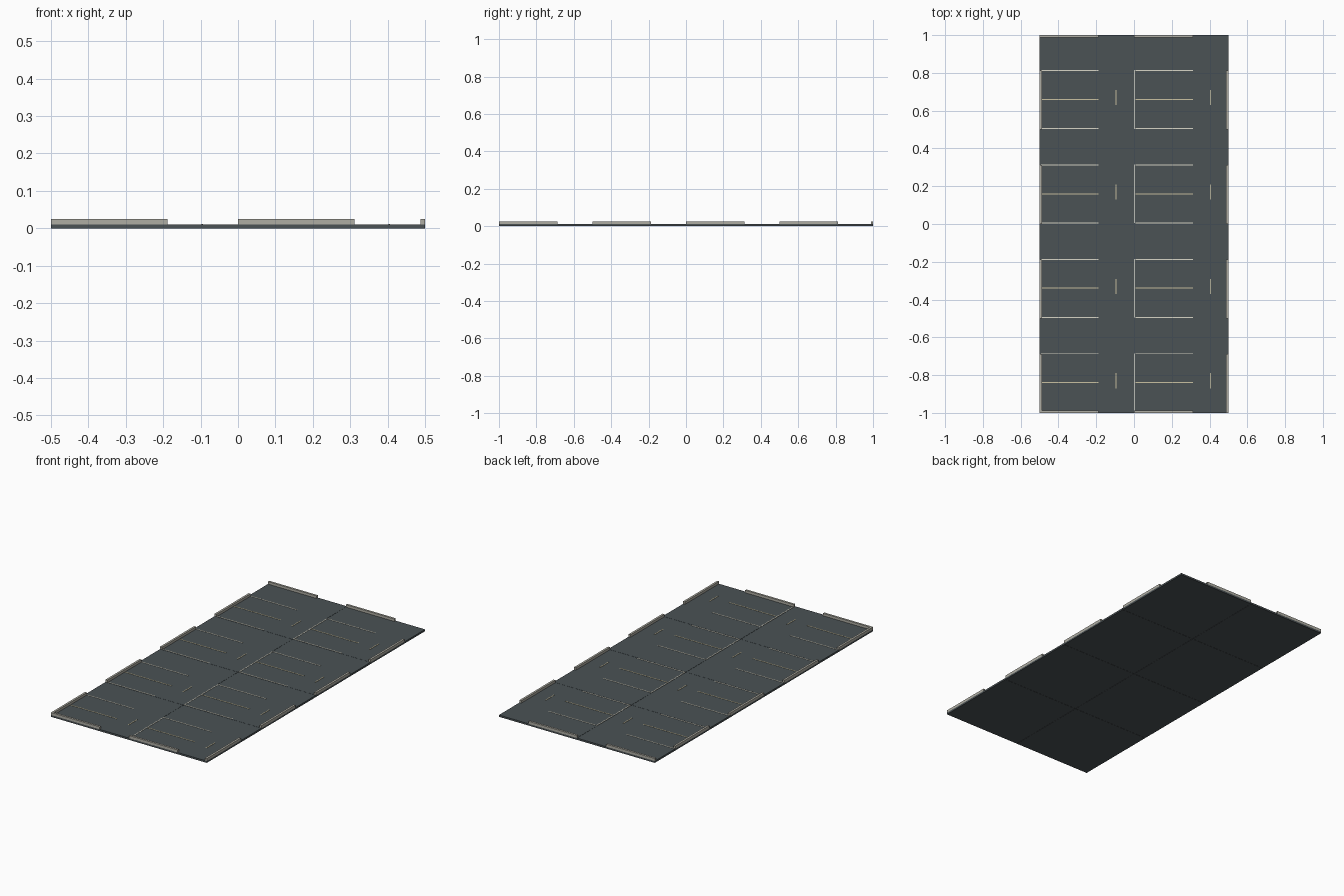
import bpy, bmesh

if "Cube" in bpy.data.objects:
    bpy.data.objects.remove(bpy.data.objects["Cube"])

SLAB, PAINT, KERB = 0.0105, 0.012, 0.025   # top heights
TILE, GAP, EDGE, LINE = 0.5, 0.0006, 0.012, 0.005
RUN = 0.312                                # length of kerbs and bay lines


def material(name, rgb):
    m = bpy.data.materials.new(name)
    m.diffuse_color = (*rgb, 1)
    m.use_nodes = True
    m.node_tree.nodes["Principled BSDF"].inputs["Base Color"].default_value = m.diffuse_color
    return m


asphalt = material("dark asphalt", (0.070, 0.085, 0.091))
concrete = material("concrete grey", (0.43, 0.42, 0.37))
cream = material("cream paint", (0.60, 0.54, 0.36))
white = material("white paint", (0.70, 0.68, 0.58))


def boxes(name, mat, items):
    """One object made of boxes given as x0, x1, y0, y1, z0, z1."""
    bm = bmesh.new()
    for x0, x1, y0, y1, z0, z1 in items:
        verts = bmesh.ops.create_cube(bm, size=1)["verts"]
        for v in verts:
            v.co.x = x1 if v.co.x > 0 else x0
            v.co.y = y1 if v.co.y > 0 else y0
            v.co.z = z1 if v.co.z > 0 else z0
    mesh = bpy.data.meshes.new(name)
    bm.to_mesh(mesh)
    bm.free()
    mesh.materials.append(mat)
    ob = bpy.data.objects.new(name, mesh)
    bpy.context.collection.objects.link(ob)


columns = [-0.5, 0.0]
rows = [-1.0, -0.5, 0.0, 0.5]
tiles, kerbs, whites, creams = [], [], [], []
paint_z = (SLAB - 0.001, PAINT)

for x in columns:
    for y in rows:
        # ground tile with a hairline seam towards its neighbours
        tiles.append((x + (GAP if x > -0.5 else 0), x + TILE - (GAP if x < 0 else 0),
                      y + (GAP if y > -1 else 0), y + TILE - (GAP if y < 0.5 else 0),
                      0, SLAB))
        # parking bay lines
        for off, group in ((0.006, whites), (0.16, creams), (0.313, whites)):
            if y + off > -0.99:
                group.append((x + 0.008, x + RUN, y + off - LINE / 2,
                              y + off + LINE / 2, *paint_z))
        # line closing the head of the inner bays
        if x > -0.5:
            whites.append((x + 0.001, x + 0.001 + LINE, y + 0.004, y + 0.315, *paint_z))
        # lane dash
        creams.append((x + 0.402, x + 0.407, y + 0.13, y + 0.21, *paint_z))

# kerbs on the four outer sides
for y in rows:
    kerbs.append((-0.5, -0.5 + EDGE, y, y + RUN, SLAB - 0.001, KERB))
    kerbs.append((0.5 - EDGE, 0.5, y, y + RUN, SLAB - 0.001, KERB))
for x in columns:
    x0 = x + (EDGE if x < 0 else 0)
    kerbs.append((x0, x + RUN, -1, -1 + EDGE, SLAB - 0.001, KERB))
    kerbs.append((x + 0, x + RUN, 1 - EDGE, 1, SLAB - 0.001, KERB))

boxes("ground_tiles", asphalt, tiles)
boxes("kerbs", concrete, kerbs)
boxes("bay_lines_outer", white, whites)
boxes("bay_lines_middle_and_dashes", cream, creams)
